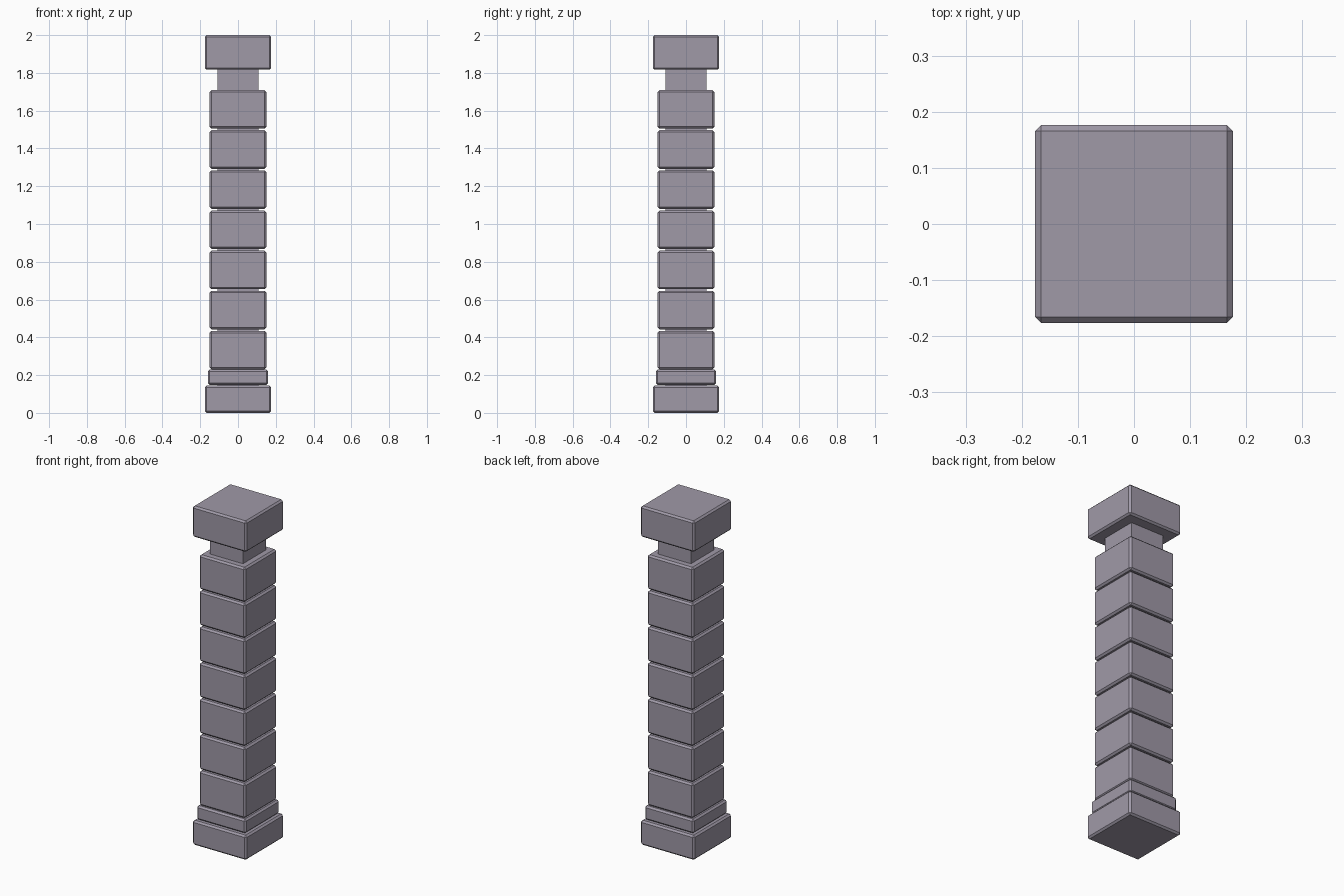
import bpy

cube = bpy.data.objects.get("Cube")
if cube:
    bpy.data.objects.remove(cube, do_unlink=True)

# One stone colour for the whole column
stone = bpy.data.materials.new("grey_stone")
stone.use_nodes = True
colour = (0.35, 0.32, 0.39, 1)
stone.diffuse_color = colour
stone.node_tree.nodes["Principled BSDF"].inputs["Base Color"].default_value = colour


def block(name, half, bottom, top, chamfer=0.01):
    """Square stone with chamfered edges, standing between two heights."""
    bpy.ops.mesh.primitive_cube_add(size=1, location=(0, 0, (bottom + top) / 2))
    obj = bpy.context.object
    obj.name = name
    obj.scale = (half * 2, half * 2, top - bottom)
    bpy.ops.object.transform_apply(location=False, rotation=False, scale=True)
    obj.data.materials.append(stone)
    if chamfer:
        bevel = obj.modifiers.new("chamfer", 'BEVEL')
        bevel.width = chamfer
        bevel.segments = 1
    return obj


# Base and the smaller step above it
block("base", 0.176, 0, 0.145)
block("base_step", 0.16, 0.147, 0.23)

# Plain core showing in the joints and as the neck
block("core", 0.108, 0.1, 1.86, chamfer=0)

# Stacked shaft blocks
PITCH = 0.2125
for i in range(7):
    bottom = 0.23 + i * PITCH
    block(f"shaft_block_{i + 1}", 0.15, bottom, bottom + 0.204)

# Capital
block("capital", 0.176, 1.817, 2.0)
